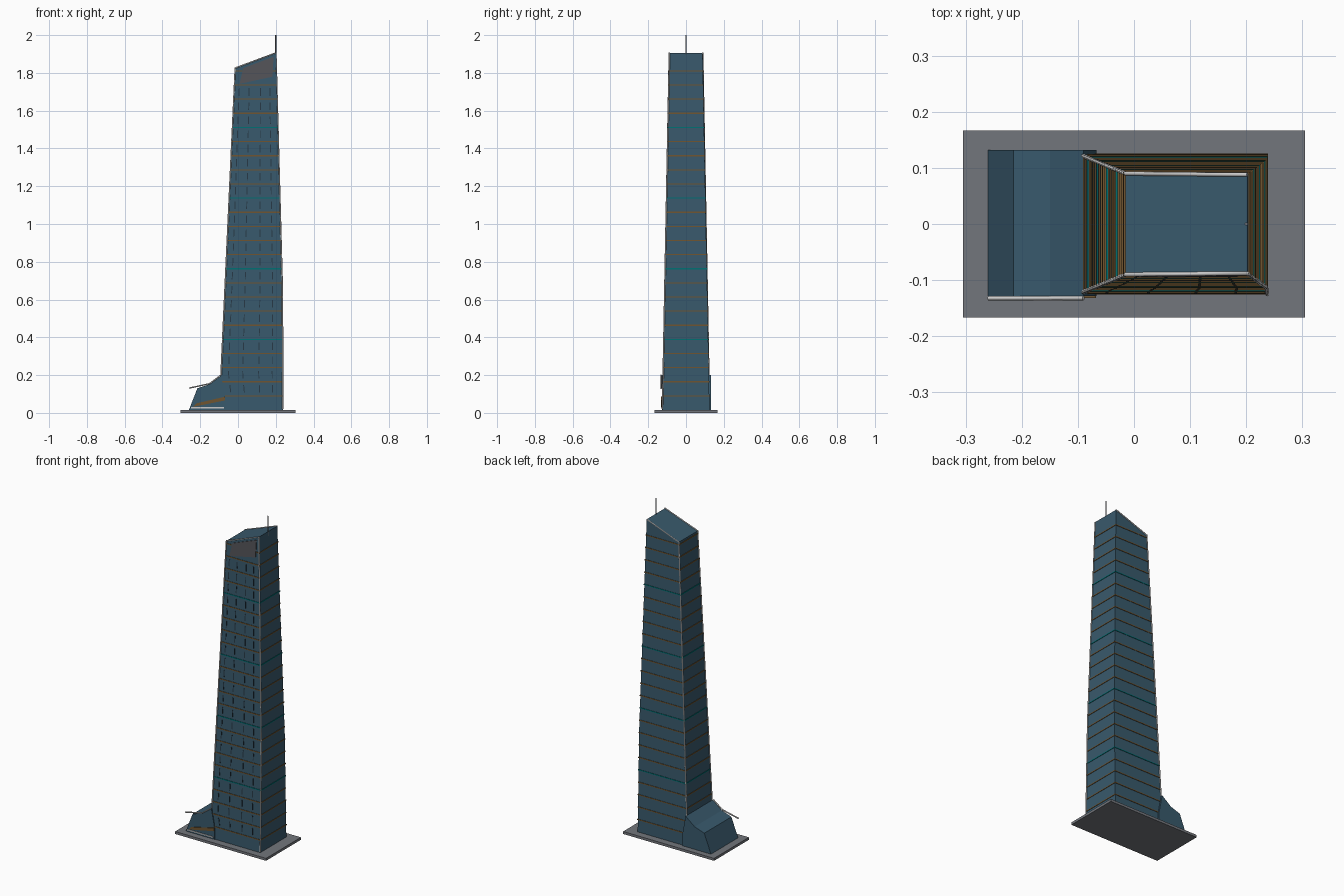
import bpy, bmesh
from mathutils import Vector

if "Cube" in bpy.data.objects:
    bpy.data.objects.remove(bpy.data.objects["Cube"])


def material(name, rgb):
    m = bpy.data.materials.new(name)
    m.diffuse_color = (*rgb, 1)
    m.use_nodes = True
    m.node_tree.nodes["Principled BSDF"].inputs["Base Color"].default_value = m.diffuse_color
    return m


GLASS = material("blue_glass", (0.04, 0.1, 0.15))
BROWN = material("bronze", (0.16, 0.09, 0.03))
TEAL = material("teal", (0.0, 0.16, 0.17))
WHITE = material("white_metal", (0.75, 0.76, 0.78))
DARK = material("dark_slat", (0.02, 0.04, 0.06))
PANEL = material("grey_panel", (0.09, 0.09, 0.1))
STONE = material("stone", (0.17, 0.18, 0.2))


def interp(z, pts):
    for (z0, a), (z1, b) in zip(pts, pts[1:]):
        if z <= z1:
            return a + (b - a) * (z - z0) / (z1 - z0)
    return pts[-1][1]


# Tower outline as functions of height
def left(z): return interp(z, [(0, -0.066), (0.06, -0.068), (0.2, -0.09), (1.91, -0.012)])
def right(z): return interp(z, [(0, 0.237), (0.65, 0.235), (1.91, 0.202)])
def half(z): return interp(z, [(0, 0.125), (1.91, 0.088)])
def roof(x): return 1.826 + (x + 0.015) * 0.08 / 0.217


def ring(z, grow=0.0):
    l, r, h = left(z) - grow, right(z) + grow, half(z) + grow
    return [(l, -h, z), (r, -h, z), (r, h, z), (l, h, z)]


def finish(bm, name, mat):
    bmesh.ops.recalc_face_normals(bm, faces=bm.faces)
    me = bpy.data.meshes.new(name)
    bm.to_mesh(me)
    bm.free()
    me.materials.append(mat)
    ob = bpy.data.objects.new(name, me)
    bpy.context.collection.objects.link(ob)
    return ob


def loft(bm, loops, cap=True):
    rows = [[bm.verts.new(p) for p in lp] for lp in loops]
    pairs = list(zip(rows, rows[1:]))
    if not cap:
        pairs.append((rows[-1], rows[0]))
    for a, b in pairs:
        for i in range(len(a)):
            j = (i + 1) % len(a)
            bm.faces.new((a[i], a[j], b[j], b[i]))
    if cap:
        bm.faces.new(rows[0][::-1])
        bm.faces.new(rows[-1])


def tube(name, pts, radius, mat=WHITE):
    cu = bpy.data.curves.new(name, 'CURVE')
    cu.dimensions = '3D'
    cu.bevel_depth = radius
    cu.bevel_resolution = 1
    cu.use_fill_caps = True
    sp = cu.splines.new('POLY')
    sp.points.add(len(pts) - 1)
    for p, co in zip(sp.points, pts):
        p.co = (*co, 1)
    cu.materials.append(mat)
    ob = bpy.data.objects.new(name, cu)
    bpy.context.collection.objects.link(ob)


def front_plate(bm, xz, out, depth=0.004):
    # Thin plate lying on the leaning front face
    loft(bm, [[(x, -half(z) + depth, z) for x, z in xz],
              [(x, -half(z) - out, z) for x, z in xz]])


# Base slab
bm = bmesh.new()
loft(bm, [[(x, y, z) for x, y in ((-.305, -.167), (.305, -.167), (.305, .167), (-.305, .167))]
          for z in (0, 0.015)])
finish(bm, "base_slab", STONE)

# Tower with sloping roof
bm = bmesh.new()
top = [(x, y, roof(x)) for x, y in ((-.015, -.09), (.202, -.088), (.202, .088), (-.015, .09))]
loft(bm, [ring(z) for z in (0.015, 0.06, 0.2, 0.65)] + [top])
finish(bm, "tower_body", GLASS)

# Floor bands, every fifth one teal
brown, teal = bmesh.new(), bmesh.new()
Z0, STEP = 0.09, 0.0748
for k in range(24):
    z = Z0 + STEP * k
    loft(teal if k % 5 == 4 else brown,
         [ring(z - .003, -.002), ring(z - .003, .0025), ring(z + .003, .0025), ring(z + .003, -.002)],
         cap=False)
finish(brown, "floor_bands_bronze", BROWN)
finish(teal, "floor_bands_teal", TEAL)

# Dashed vertical slats on the front
bm = bmesh.new()
for f in (0.12, 0.35, 0.61, 0.83):
    for k in range(22):
        za = Z0 + STEP * k + 0.018
        zb = za + 0.04
        xa, xb = (left(z) + f * (right(z) - left(z)) for z in (za, zb))
        w = 0.0025
        front_plate(bm, [(xa - w, za), (xa + w, za), (xb + w, zb), (xb - w, zb)], 0.002)
finish(bm, "front_slats", DARK)

# Grey crown panel
bm = bmesh.new()
front_plate(bm, [(.008, 1.742), (.183, 1.78), (.188, 1.885), (.028, 1.825)], 0.004)
finish(bm, "crown_panel", PANEL)

# White edge trims: front frame, back edge and roof edge
zl, zr = roof(-.015), roof(.202)
tube("front_edge_trim", [(left(.2), -half(.2), .2), (-.015, -.09, zl), (.202, -.088, zr),
                         (right(.65), -half(.65), .65), (right(.02), -half(.02), .02)], 0.004)
tube("back_edge_trim", [(left(.2), half(.2), .2), (-.015, .09, zl), (.202, .088, zr)], 0.004)

# Antenna
tube("antenna", [(.2, 0, 1.88), (.2, 0, 2.0)], 0.003, STONE)

# Entrance podium
profile = [(-.26, .015), (-.215, .13), (-.15, .152), (-.09, .2), (-.067, .08), (-.067, .015)]
bm = bmesh.new()
loft(bm, [[(x, y, z) for x, z in profile] for y in (-.128, .132)])
finish(bm, "podium", GLASS)

# Canopy rail on the front edge of the podium
tube("canopy_rail", [(-.26, -.132, .131), (-.15, -.132, .155), (-.09, -.132, .2)], 0.004)

# Slanted bronze strip and sill on the podium front
for name, pts, mat in (
        ("podium_strip", [(-.238, .032), (-.068, .066), (-.068, .086), (-.222, .05)], BROWN),
        ("podium_sill", [(-.25, .024), (-.075, .024), (-.075, .03), (-.25, .03)], WHITE)):
    bm = bmesh.new()
    loft(bm, [[(x, y, z) for x, z in pts] for y in (-.126, -.132)])
    finish(bm, name, mat)
